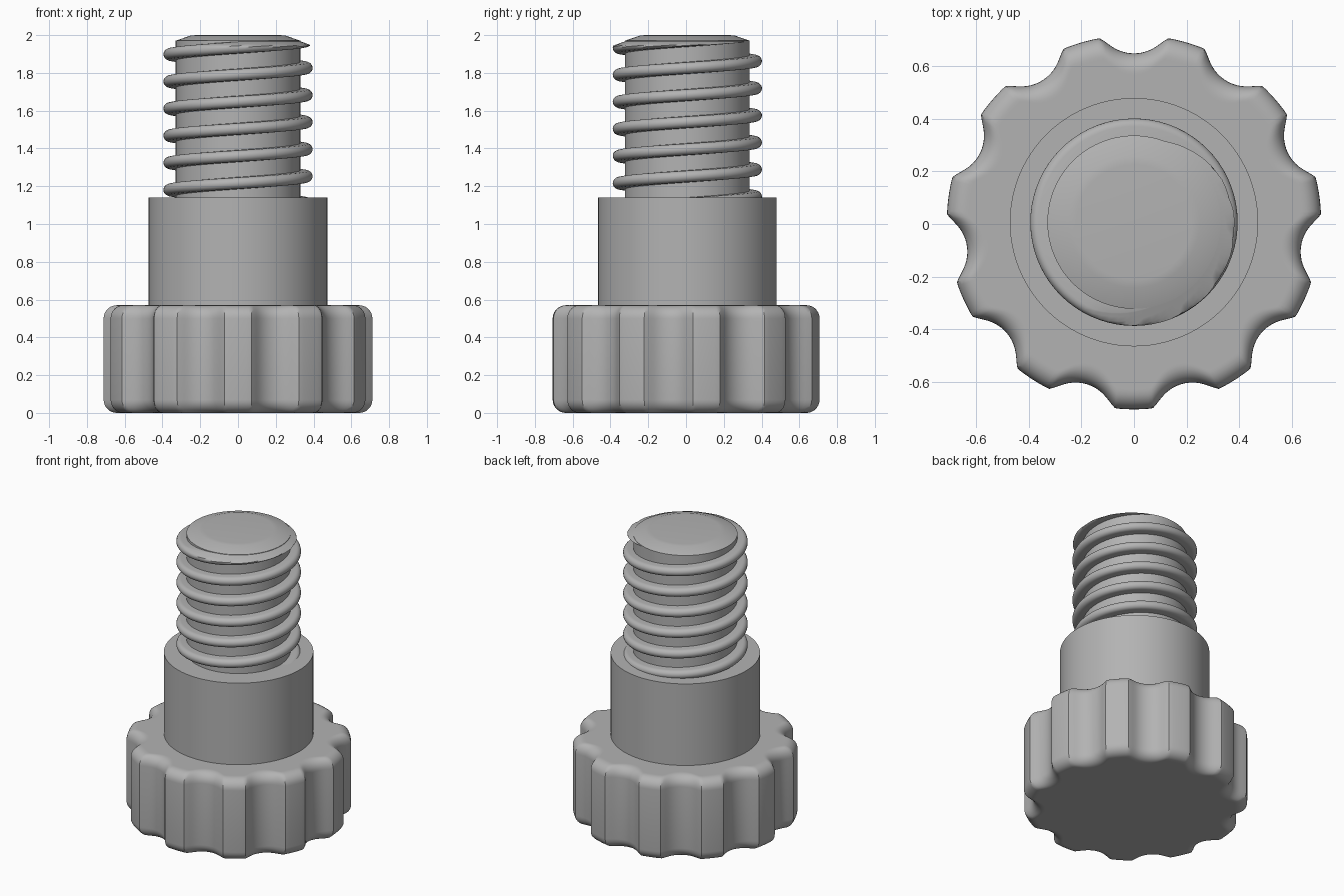
import bpy, bmesh, math

if "Cube" in bpy.data.objects:
    bpy.data.objects.remove(bpy.data.objects["Cube"])

CY = 0.007           # the axis sits slightly off centre because of the odd lobe count
KNOB_TOP, COLLAR_TOP, TOP = 0.57, 1.14, 2.0
SHAFT_R, CONE_R, CONE_SLOPE = 0.33, 0.25, 0.37

metal = bpy.data.materials.new("grey")
metal.diffuse_color = (0.45, 0.45, 0.45, 1)
metal.use_nodes = True
metal.node_tree.nodes["Principled BSDF"].inputs["Base Color"].default_value = metal.diffuse_color


def loft(name, rings, angle=35):
    """Skin a list of closed point rings and cap both ends."""
    bm = bmesh.new()
    loops = [[bm.verts.new((x, y + CY, z)) for x, y, z in ring] for ring in rings]
    for a, b in zip(loops, loops[1:]):
        n = len(a)
        for i in range(n):
            j = (i + 1) % n
            bm.faces.new((a[i], a[j], b[j], b[i]))
    bm.faces.new(loops[0][::-1])
    bm.faces.new(loops[-1])
    bmesh.ops.recalc_face_normals(bm, faces=bm.faces)
    mesh = bpy.data.meshes.new(name)
    bm.to_mesh(mesh)
    bm.free()
    obj = bpy.data.objects.new(name, mesh)
    bpy.context.collection.objects.link(obj)
    mesh.materials.append(metal)
    bpy.ops.object.select_all(action='DESELECT')
    obj.select_set(True)
    bpy.context.view_layer.objects.active = obj
    bpy.ops.object.shade_smooth_by_angle(angle=math.radians(angle))
    return obj


def circle(r, z, n=96):
    return [(r * math.cos(math.tau * i / n), r * math.sin(math.tau * i / n), z)
            for i in range(n)]


# Scalloped grip knob: eleven lobes, soft corners and rounded rims
LOBES, LOBE_R, CUT_R, CUT_D = 11, 0.713, 0.15, 0.793


def knob_radius(t):
    step = math.tau / LOBES
    phi = (t - math.pi / 2 + step / 2) % step - step / 2
    s = min(abs(CUT_D * math.sin(phi)), CUT_R)
    cut = CUT_D * math.cos(phi) - math.sqrt(CUT_R ** 2 - s ** 2)
    k = 0.04
    h = max(k - abs(cut - LOBE_R), 0) / k
    return min(cut, LOBE_R) - h * h * k / 4


def knob_ring(inset, z, n=LOBES * 28):
    pts = []
    for i in range(n):
        t = math.tau * i / n
        r = knob_radius(t) - inset
        pts.append((r * math.cos(t), r * math.sin(t), z))
    return pts


F, SEG = 0.07, 7
lower = [(F * 1.15, 0)]
for i in range(SEG + 1):
    a = math.pi / 2 * i / SEG
    lower.append((F * (1 - math.sin(a)), F * (1 - math.cos(a))))
profile = lower + [(inset, KNOB_TOP - z) for inset, z in reversed(lower)]
loft("grip_knob", [knob_ring(inset, z) for inset, z in profile])

# Plain collar above the knob
loft("collar", [circle(0.473, KNOB_TOP - 0.05), circle(0.473, COLLAR_TOP)])

# Threaded shaft core with a shallow chamfered end
loft("shaft_core", [circle(SHAFT_R, COLLAR_TOP - 0.05),
                    circle(SHAFT_R, TOP - (SHAFT_R - CONE_R) * CONE_SLOPE),
                    circle(CONE_R, TOP - 0.002),
                    circle(0.22, TOP)], angle=18)

# Helical thread: rounded ridge, trimmed by the chamfer cone at the top
PITCH, HALF, OUT_R = 0.1435, 0.030, 0.395
section = [(0.31, -HALF - 0.003)]
for i in range(11):
    a = -math.pi / 2 + math.pi * i / 10
    section.append((OUT_R - HALF + HALF * math.cos(a), HALF * math.sin(a)))
section.append((0.31, HALF + 0.003))

Z180 = 1.898         # ridge height where it passes the left side
z_start, z_end, per_turn = COLLAR_TOP - 0.035, 2.015, 72
count = int((z_end - z_start) / PITCH * per_turn)
rings = []
for i in range(count + 1):
    zc = z_start + PITCH * i / per_turn
    t = math.pi + (zc - Z180) / PITCH * math.tau
    ring = []
    for r, dz in section:
        z = min(zc + dz, TOP - 0.005)
        r = min(r, CONE_R + (TOP - 0.003 - z) / CONE_SLOPE)
        ring.append((r * math.cos(t), r * math.sin(t), z))
    rings.append(ring)
loft("thread", rings)
